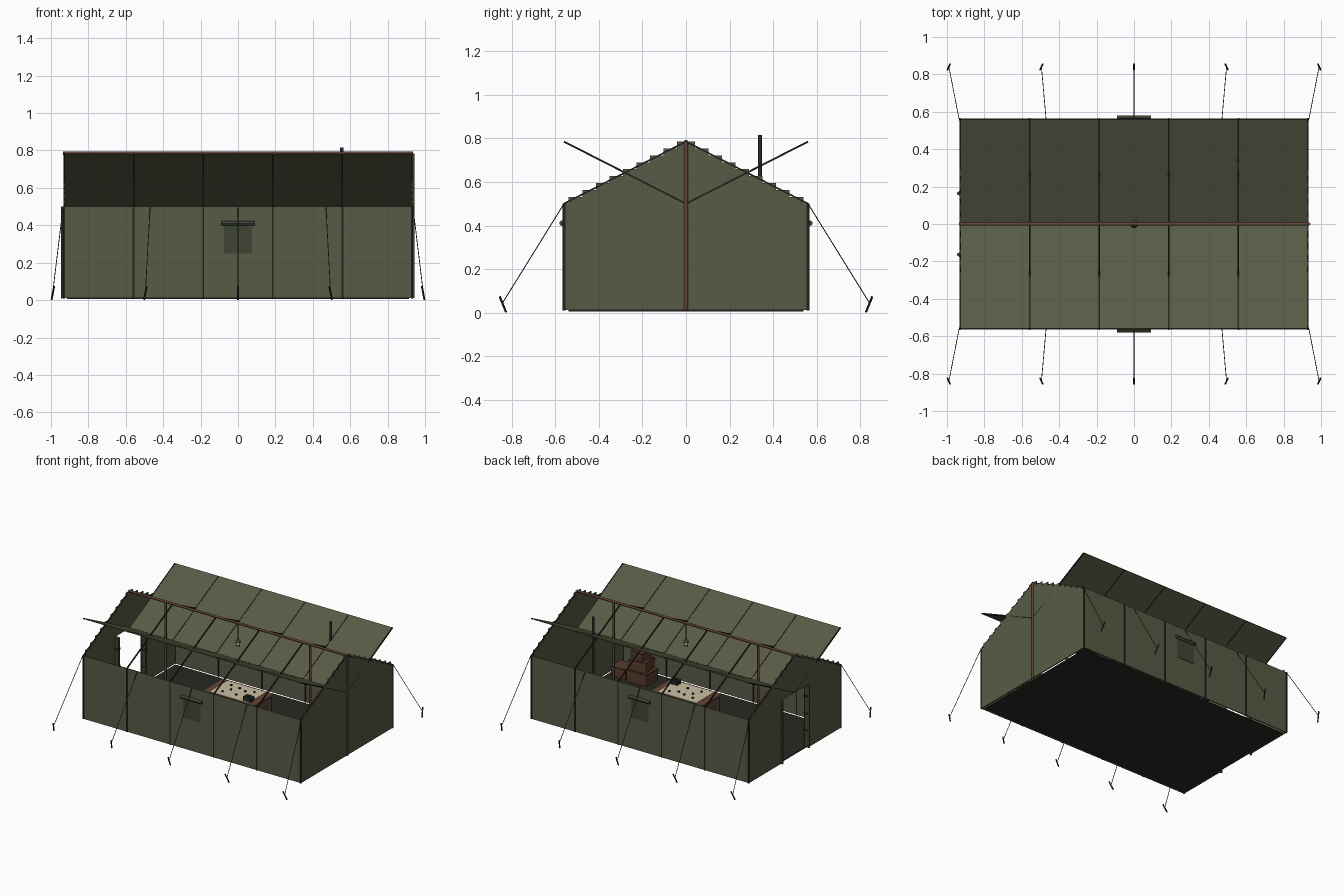
import bpy, math
from mathutils import Vector

if "Cube" in bpy.data.objects:
    bpy.data.objects.remove(bpy.data.objects["Cube"])

def mat(name, c):
    m = bpy.data.materials.new(name)
    m.diffuse_color = (*c, 1)
    m.use_nodes = True
    m.node_tree.nodes["Principled BSDF"].inputs["Base Color"].default_value = m.diffuse_color
    return m

CANVAS = mat("canvas", (0.095, 0.105, 0.06))
DARK = mat("dark_canvas", (0.05, 0.06, 0.035))
SEAM = mat("seam", (0.015, 0.016, 0.01))
FLOOR = mat("groundsheet", (0.022, 0.022, 0.016))
WOOD = mat("wood", (0.13, 0.06, 0.037))
CRATE = mat("crate_wood", (0.10, 0.045, 0.025))
METAL = mat("dark_metal", (0.02, 0.022, 0.022))
PAPER = mat("paper", (0.6, 0.52, 0.36))
ROPE = mat("rope", (0.035, 0.032, 0.022))
GLOW = mat("lamp_glass", (0.75, 0.65, 0.35))

def box(name, lo, hi, m, rot=None):
    lo, hi = Vector(lo), Vector(hi)
    bpy.ops.mesh.primitive_cube_add(size=1, location=(lo + hi) / 2)
    o = bpy.context.object
    o.name = name
    o.scale = hi - lo
    if rot:
        o.rotation_euler = rot
    o.data.materials.append(m)
    return o

def rod(name, a, b, r, m, n=8, r2=None):
    a, b = Vector(a), Vector(b)
    d = b - a
    bpy.ops.mesh.primitive_cone_add(vertices=n, radius1=r, radius2=r if r2 is None else r2,
                                    depth=d.length, location=(a + b) / 2)
    o = bpy.context.object
    o.name = name
    o.rotation_euler = d.to_track_quat('Z', 'Y').to_euler()
    o.data.materials.append(m)
    if n > 7:
        bpy.ops.object.shade_smooth_by_angle()
    return o

L, W, H, R = 0.93, 0.56, 0.50, 0.785     # half length, half width, eave, ridge
SLOPE = math.atan2(R - H, W)
SLANT = math.hypot(R - H, W)
SEAMS = [-0.93, -0.558, -0.186, 0.186, 0.558, 0.93]

# Groundsheet
box("groundsheet", (-0.915, -0.54, 0.006), (0.915, 0.54, 0.014), FLOOR)

for s, side in ((-1, "front"), (1, "back")):
    # Long wall
    box(side + "_wall", (-L, s * W - 0.004, 0.012), (L, s * W + 0.004, H), CANVAS)
    # Roof sheet, rising outward from the middle
    mid = Vector((0, s * W / 2, (H + R) / 2))
    ext = Vector((L, SLANT / 2, 0.003))
    box(side + "_roof_sheet", mid - ext, mid + ext, CANVAS, (s * SLOPE, 0, 0))
    # Seams on wall, roof line and roof sheet
    for x in SEAMS:
        box(side + "_wall_seam", (x - 0.005, s * W - 0.007, 0.01), (x + 0.005, s * W + 0.007, H), SEAM)
        for t, nm, th in ((-s, "_roof_rib", 0.004), (s, "_sheet_seam", 0.0042)):
            c = Vector((x, mid.y, mid.z))
            e = Vector((0.004, SLANT / 2, th))
            box(side + nm, c - e, c + e, SEAM, (t * SLOPE, 0, 0))
    # Window with rolled blind
    box(side + "_window", (-0.075, s * W - 0.007, 0.25), (0.075, s * W + 0.007, 0.40), DARK)
    rod(side + "_window_roll", (-0.09, s * 0.568, 0.411), (0.09, s * 0.568, 0.411), 0.013, DARK, 12)
    # Guy ropes and pegs
    for x0, x1 in ((-0.935, -0.99), (-0.47, -0.495), (0, 0), (0.47, 0.495), (0.935, 0.99)):
        rod(side + "_guy_rope", (x0, s * W, H), (x1, s * 0.842, 0.045), 0.0022, ROPE, 6)
        k = (x1 > 0) - (x1 < 0)
        rod(side + "_peg", (x1 + 0.007 * k, s * 0.826, 0.002), (x1 - 0.007 * k, s * 0.855, 0.074), 0.005, METAL, 6)

# Gable ends: lower wall plus stepped strips
N = 9
box("right_gable_wall", (L - 0.004, -W, 0.012), (L + 0.004, W, H), CANVAS)
for s in (-1, 1):
    box("left_gable_wall", (-L - 0.004, min(s * 0.16, s * W), 0.012),
        (-L + 0.004, max(s * 0.16, s * W), H), CANVAS)
    # Door posts and tied-back flaps
    rod("door_post", (-0.938, s * 0.163, 0.01), (-0.938, s * 0.163, H), 0.009, WOOD)
    rod("door_flap_roll", (-0.918, s * 0.165, 0.02), (-0.918, s * 0.165, 0.49), 0.018, DARK, 12)
    for z in (0.14, 0.27, 0.40):
        rod("flap_tie", (-0.918, s * 0.165, z), (-0.918, s * 0.165, z + 0.014), 0.021, SEAM, 12)
    for i in range(N):
        hw = W * (1 - (i + 0.35) / N)
        z = H + (R - H) * i / N
        box("gable_strip", (s * L - 0.004, -hw, z), (s * L + 0.004, hw, z + (R - H) / N), CANVAS)

# Ridge pole and upright poles
rod("ridge_pole", (-0.935, 0, R), (0.935, 0, R), 0.009, WOOD, 12)
for x in (-0.62, 0.62, 0.934):
    rod("upright_pole", (x, 0, 0.012), (x, 0, R), 0.009, WOOD, 12)

# Map table
box("table_top", (-0.22, -0.125, 0.235), (0.22, 0.125, 0.25), WOOD)
box("map_sheet", (-0.165, -0.11, 0.25), (0.165, 0.11, 0.253), PAPER)
for sx in (-1, 1):
    for sy in (-1, 1):
        x, y = sx * 0.2, sy * 0.105
        box("table_leg", (x - 0.01, y - 0.01, 0.014), (x + 0.01, y + 0.01, 0.235), WOOD)
for x, y in ((-0.1, 0.06), (-0.06, 0.0), (-0.02, 0.05), (0.04, 0.03), (0.02, -0.05), (0.1, 0.06), (-0.09, -0.06)):
    rod("map_marker", (x, y, 0.253), (x, y, 0.262), 0.008, METAL, 8)
# Field radio
box("radio", (0.11, -0.095, 0.252), (0.175, -0.05, 0.285), METAL)
rod("radio_dial", (0.142, -0.072, 0.285), (0.142, -0.072, 0.294), 0.012, METAL, 10)

# Hanging lantern
rod("lantern_cord", (0, 0, 0.66), (0, 0, R), 0.002, ROPE, 6)
rod("lantern_shade", (0, 0, 0.64), (0, 0, 0.662), 0.022, DARK, 12, 0.006)
rod("lantern_glass", (0, 0, 0.618), (0, 0, 0.64), 0.012, GLOW, 12)
rod("lantern_base", (0, 0, 0.61), (0, 0, 0.618), 0.014, METAL, 12)

# Stove and chimney
rod("stove_body", (0.555, 0.34, 0.06), (0.555, 0.34, 0.24), 0.065, METAL, 16)
for k in range(3):
    a = k * math.tau / 3
    x, y = 0.555 + 0.05 * math.cos(a), 0.34 + 0.05 * math.sin(a)
    rod("stove_leg", (x, y, 0.014), (x, y, 0.07), 0.007, METAL, 6)
rod("chimney", (0.555, 0.34, 0.24), (0.555, 0.34, 0.815), 0.009, METAL, 12)

# Stacked crates
for lo, hi, rz in (((0.57, -0.47, 0.014), (0.74, -0.33, 0.105), 0),
                   ((0.59, -0.46, 0.105), (0.73, -0.34, 0.185), 0.1),
                   ((0.61, -0.45, 0.185), (0.72, -0.36, 0.245), -0.15),
                   ((0.76, -0.46, 0.014), (0.88, -0.34, 0.09), 0.05)):
    box("crate", lo, hi, CRATE, (0, 0, rz))
    g = 0.004
    box("crate_band", (lo[0] - g, lo[1] - g, hi[2] - 0.02), (hi[0] + g, hi[1] + g, hi[2] - 0.008), WOOD, (0, 0, rz))
